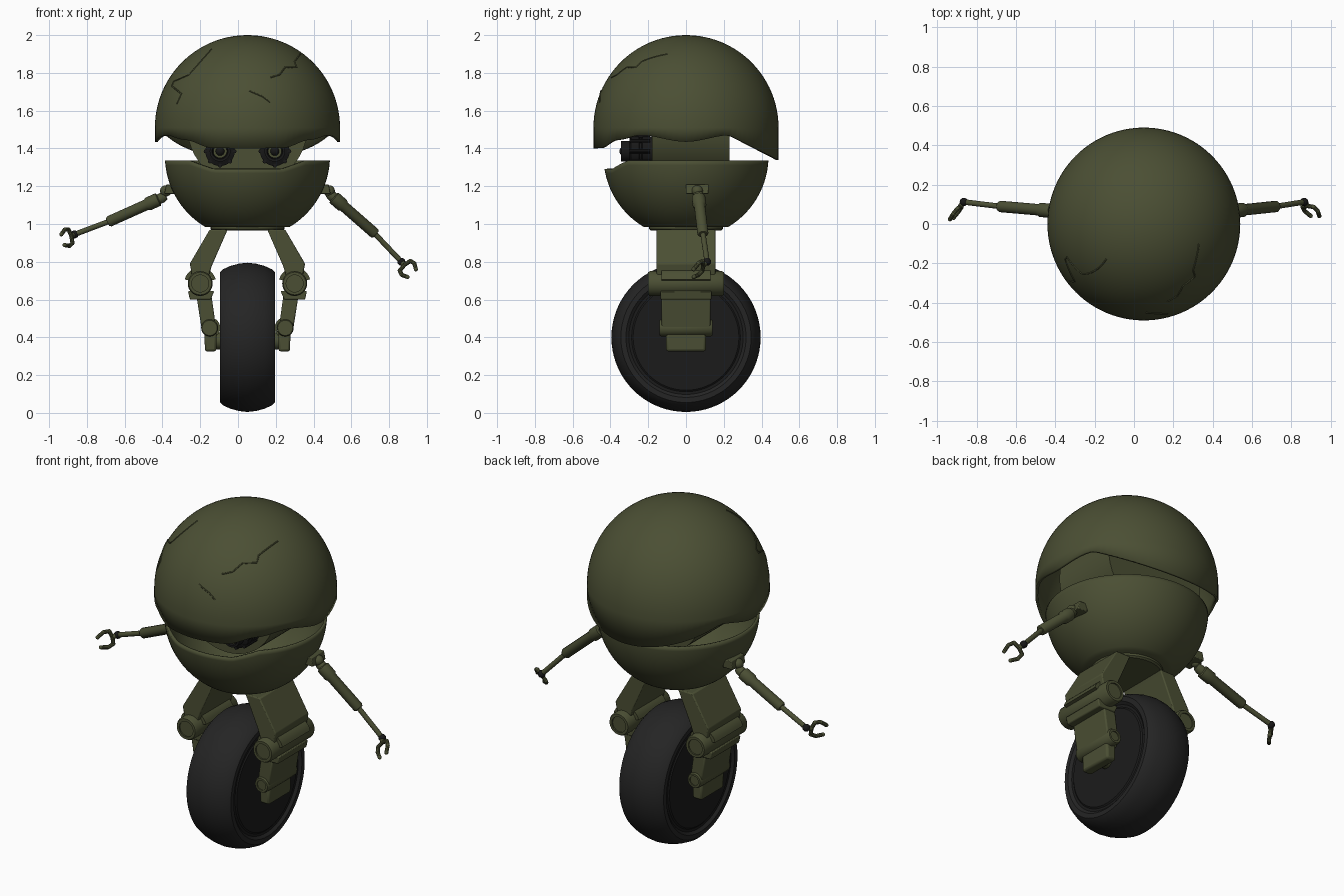
import bpy, bmesh, math
from mathutils import Vector

if "Cube" in bpy.data.objects:
    bpy.data.objects.remove(bpy.data.objects["Cube"])

CX = 0.05  # body centre line


def material(name, rgb):
    m = bpy.data.materials.new(name)
    m.diffuse_color = (*rgb, 1)
    m.use_nodes = True
    m.node_tree.nodes["Principled BSDF"].inputs["Base Color"].default_value = m.diffuse_color
    return m


OLIVE = material("olive_paint", (0.07, 0.078, 0.034))
RUBBER = material("tyre_rubber", (0.018, 0.018, 0.018))
HUB = material("hub_black", (0.011, 0.011, 0.011))
BLACK = material("eye_black", (0.009, 0.009, 0.009))


def finish(name, bm, mat, angle=35):
    bmesh.ops.recalc_face_normals(bm, faces=bm.faces[:])
    me = bpy.data.meshes.new(name)
    bm.to_mesh(me)
    bm.free()
    ob = bpy.data.objects.new(name, me)
    bpy.context.collection.objects.link(ob)
    me.materials.append(mat)
    bpy.ops.object.select_all(action='DESELECT')
    ob.select_set(True)
    bpy.context.view_layer.objects.active = ob
    bpy.ops.object.shade_smooth_by_angle(angle=math.radians(angle))
    return ob


def lathe(name, start, direction, profile, mat, segs=32):
    """Revolve (radius, distance) pairs about an axis, capping open ends."""
    bm = bmesh.new()
    q = Vector(direction).normalized().to_track_quat('Z', 'Y')
    rings = [[bm.verts.new(Vector(start) + q @ Vector((r * math.cos(a), r * math.sin(a), h)))
              for a in (2 * math.pi * i / segs for i in range(segs))] for r, h in profile]
    for lo, hi in zip(rings, rings[1:]):
        for i in range(segs):
            j = (i + 1) % segs
            bm.faces.new((lo[i], lo[j], hi[j], hi[i]))
    bm.faces.new(rings[0])
    bm.faces.new(rings[-1])
    return finish(name, bm, mat)


def rod(name, a, b, r, mat=OLIVE, segs=20):
    d = Vector(b) - Vector(a)
    return lathe(name, a, d, [(r, 0), (r, d.length)], mat, segs)


def ball(name, c, r, mat):
    bm = bmesh.new()
    bmesh.ops.create_uvsphere(bm, u_segments=16, v_segments=10, radius=r)
    bmesh.ops.translate(bm, verts=bm.verts[:], vec=c)
    return finish(name, bm, mat)


def plate(name, pts, y0, y1, mat=OLIVE, bevel=0.0):
    """Extrude an xz outline along y."""
    bm = bmesh.new()
    f = bm.faces.new([bm.verts.new((x, y0, z)) for x, z in pts])
    new = bmesh.ops.extrude_face_region(bm, geom=[f])['geom']
    bmesh.ops.translate(bm, verts=[v for v in new if isinstance(v, bmesh.types.BMVert)], vec=(0, y1 - y0, 0))
    ob = finish(name, bm, mat)
    if bevel:
        b = ob.modifiers.new("bevel", 'BEVEL')
        b.width, b.segments = bevel, 2
    return ob


def arc(cx, cz, r0, r1, a0, a1, n=12):
    """Outline of a ring segment in xz."""
    t = [math.radians(a0 + (a1 - a0) * i / n) for i in range(n + 1)]
    return ([(cx + r1 * math.cos(a), cz + r1 * math.sin(a)) for a in t]
            + [(cx + r0 * math.cos(a), cz + r0 * math.sin(a)) for a in reversed(t)])


def shell(name, grid, thickness):
    """Closed-loop rows of points joined into a thick shell; last row is capped."""
    bm = bmesh.new()
    rows = [[bm.verts.new(p) for p in row] for row in grid]
    n = len(rows[0])
    for lo, hi in zip(rows, rows[1:]):
        for i in range(n):
            bm.faces.new((lo[i], lo[(i + 1) % n], hi[(i + 1) % n], hi[i]))
    bm.faces.new(rows[-1])
    ob = finish(name, bm, OLIVE)
    s = ob.modifiers.new("thickness", 'SOLIDIFY')
    s.thickness, s.offset = thickness, -1
    return ob


def rim_height(t):
    """Wavy dome edge, t = degrees away from the front."""
    if t > 118:
        return 1.34 + (1 + math.cos(math.radians(t))) * 0.245
    keys = [(0, 1.40), (22, 1.402), (42, 1.445), (61, 1.47), (90, 1.435), (118, 1.47)]
    for (a, za), (b, zb) in zip(keys, keys[1:]):
        if t <= b:
            u = (t - a) / (b - a)
            return za + (zb - za) * u * u * (3 - 2 * u)


N = 96
R, DZ = 0.49, 1.51
angles = [360 * i / N for i in range(N)]


def around(r, t, z):
    a = math.radians(t)
    return (CX + r * math.sin(a), -r * math.cos(a), z)


# Upper dome
dome = [[around(R, t, rim_height(min(t, 360 - t))) for t in angles]]
for k in range(25):
    e = math.radians(89 * k / 24)
    dome.append([around(R * math.cos(e), t, DZ + R * math.sin(e)) for t in angles])
shell("head_dome", dome, 0.015)

# Lower bowl, with its lip lowered at the front
bowl = []
for k in range(19):
    row = []
    for t in angles:
        d = min(t, 360 - t)
        top = 1.335 - 0.045 * (1 - min(1, max(0, (d - 25) / 20)))
        e0 = math.asin((top - 1.36) / 0.437)
        e = e0 + (-math.radians(59) - e0) * k / 18
        row.append(around(0.437 * math.cos(e), t, 1.36 + 0.437 * math.sin(e)))
    bowl.append(row)
shell("lower_bowl", bowl, 0.015)
lathe("inner_core", (CX, -0.18, 1.52), (0, 1, 0), [(0.32, 0), (0.32, 0.41)], OLIVE, 48)
lathe("neck_ring", (CX, 0, 0.965), (0, 0, 1), [(0.185, 0), (0.195, 0.008), (0.195, 0.028), (0.215, 0.04)], OLIVE, 48)

# Cracks on the dome
cracks = [[(.33, 1.9), (.3, 1.86), (.31, 1.83), (.25, 1.83), (.22, 1.79), (.17, 1.775)],
          [(-.14, 1.925), (-.26, 1.79), (-.34, 1.755), (-.35, 1.73), (-.30, 1.69), (-.325, 1.635)],
          [(.06, 1.705), (.13, 1.675), (.17, 1.645)]]
for i, path in enumerate(cracks):
    cu = bpy.data.curves.new("dome_crack", 'CURVE')
    cu.dimensions, cu.bevel_depth, cu.bevel_resolution = '3D', 0.004, 1
    pts = []
    for (xa, za), (xb, zb) in zip(path, path[1:]):
        for j in range(7):
            x, z = xa + (xb - xa) * j / 6 - CX, za + (zb - za) * j / 6 - DZ
            pts.append((x + CX, -math.sqrt(max(0, R * R - x * x - z * z)), z + DZ, 1))
    sp = cu.splines.new('POLY')
    sp.points.add(len(pts) - 1)
    for p, co in zip(sp.points, pts):
        p.co = co
    cu.materials.append(OLIVE)
    bpy.context.collection.objects.link(bpy.data.objects.new("dome_crack", cu))

# Wheel
half = [(0.30, -0.13), (0.318, -0.145), (0.345, -0.145), (0.36, -0.13), (0.378, -0.09), (0.39, -0.045)]
lathe("tyre", (CX, 0, 0.4), (1, 0, 0), half + [(0.395, 0)] + [(r, -h) for r, h in reversed(half)], RUBBER, 72)
face = [(0.28, -0.138), (0.288, -0.132), (0.312, -0.132)]
lathe("wheel_disc", (CX, 0, 0.4), (1, 0, 0), face + [(r, -h) for r, h in reversed(face)], HUB, 64)

for s in (-1, 1):
    side = lambda pts: [(CX + s * x, z) for x, z in pts]
    # Leg
    plate("thigh", side([(.105, .97), (.2, .97), (.305, .79), (.29, .71), (.21, .71), (.188, .78)]), -.155, .155, bevel=.006)
    kx, ax = CX + s * .25, CX + s * .2
    lathe("knee_joint", (kx, -.2, .685), (0, 1, 0),
          [(.045, .008), (.045, 0), (.06, 0), (.066, .01), (.066, .39), (.06, .4), (.045, .4), (.045, .392)], OLIVE)
    plate("knee_guard", arc(kx, .685, .066, .085, 15, 165), -.13, .13)
    plate("knee_bracket", side([(.175, .645), (.315, .645), (.305, .6), (.195, .6)]), -.135, .135, bevel=.006)
    plate("shin", side([(.19, .62), (.27, .62), (.242, .44), (.165, .44)]), -.13, .13, bevel=.008)
    lathe("ankle_joint", (ax, -.14, .45), (0, 1, 0),
          [(.028, .006), (.028, 0), (.04, 0), (.045, .008), (.045, .272), (.04, .28), (.028, .28), (.028, .274)], OLIVE)
    plate("ankle_guard", arc(ax, .45, .045, .056, -60, 60) if s < 0 else arc(ax, .45, .045, .056, 120, 240), -.09, .09)
    plate("foot", side([(.165, .325), (.225, .325), (.228, .43), (.164, .43)]), -.105, .105, bevel=.012)
    rod("axle", (CX + s * .13, 0, .38), (CX + s * .19, 0, .38), .045)

    # Eye
    ex, ez = CX + s * .145, 1.385
    lathe("eye_housing", (ex, -.17, ez), (0, -1, 0),
          [(.06, 0), (.078, .01), (.078, .06), (.07, .065), (.07, .075), (.078, .08), (.078, .12), (.055, .13),
           (.055, .175), (.042, .175), (.038, .16)], BLACK)
    lathe("eye_ring", (ex, -.33, ez), (0, -1, 0), [(.036, 0), (.036, .008), (.03, .008)], OLIVE)
    ball("eye_lens", (ex, -.327, ez), .026, BLACK)
    for k in range(8):
        a = math.tau * k / 8
        p = Vector((ex + .076 * math.cos(a), -.19, ez + .076 * math.sin(a)))
        rod("eye_stud", p, p + Vector((0, -.11, 0)), .011, BLACK, 8)

# Arms: shoulder, sleeve start, sleeve end, wrist, hand direction, finger spread
arms = [((-.375, .06, 1.185), (-.40, .065, 1.14), (-.69, .09, 1.01), (-.865, .112, .945), (-.55, -.75, -.25), (-.2, 0, 1)),
        ((.475, .06, 1.185), (.49, .065, 1.155), (.73, .09, .945), (.865, .112, .80), (.5, -.65, -.55), (.75, 0, .7))]
for shoulder, a, b, w, d, spread in arms:
    s = 1 if a[0] > 0 else -1
    a, b, w = Vector(a), Vector(b), Vector(w)
    d = Vector(d).normalized()
    p = Vector(spread)
    p = (p - d * p.dot(d)).normalized()
    x, y, z = shoulder
    plate("shoulder_mount", [(x - s * .05, z - .025), (x + s * .015, z - .025), (x + s * .005, z + .025), (x - s * .05, z + .025)],
          y - .06, y + .06, bevel=.004)
    ball("shoulder_ball", Vector(shoulder) + Vector((s * .008, 0, -.01)), .03, OLIVE)
    L = (b - a).length
    lathe("arm_sleeve", a, b - a, [(.02, -.02), (.027, 0), (.027, .02), (.036, .025), (.036, .085), (.029, .095),
                                   (.029, L - .01), (.022, L)], OLIVE)
    rod("forearm", b - (b - a) * .05, w, .014)
    ball("wrist", w, .021, BLACK)
    # Two-finger claw
    palm = w + d * .03
    rod("palm", w, palm, .014)
    for k in (-1, 1):
        knots = [palm - p * k * .005, palm + p * k * .038 + d * .008, palm + p * k * .045 + d * .04, palm + p * k * .03 + d * .078]
        for i in range(3):
            rod("claw_finger", knots[i], knots[i + 1], .011, OLIVE, 10)
            ball("claw_knuckle", knots[i + 1], .011, OLIVE)
